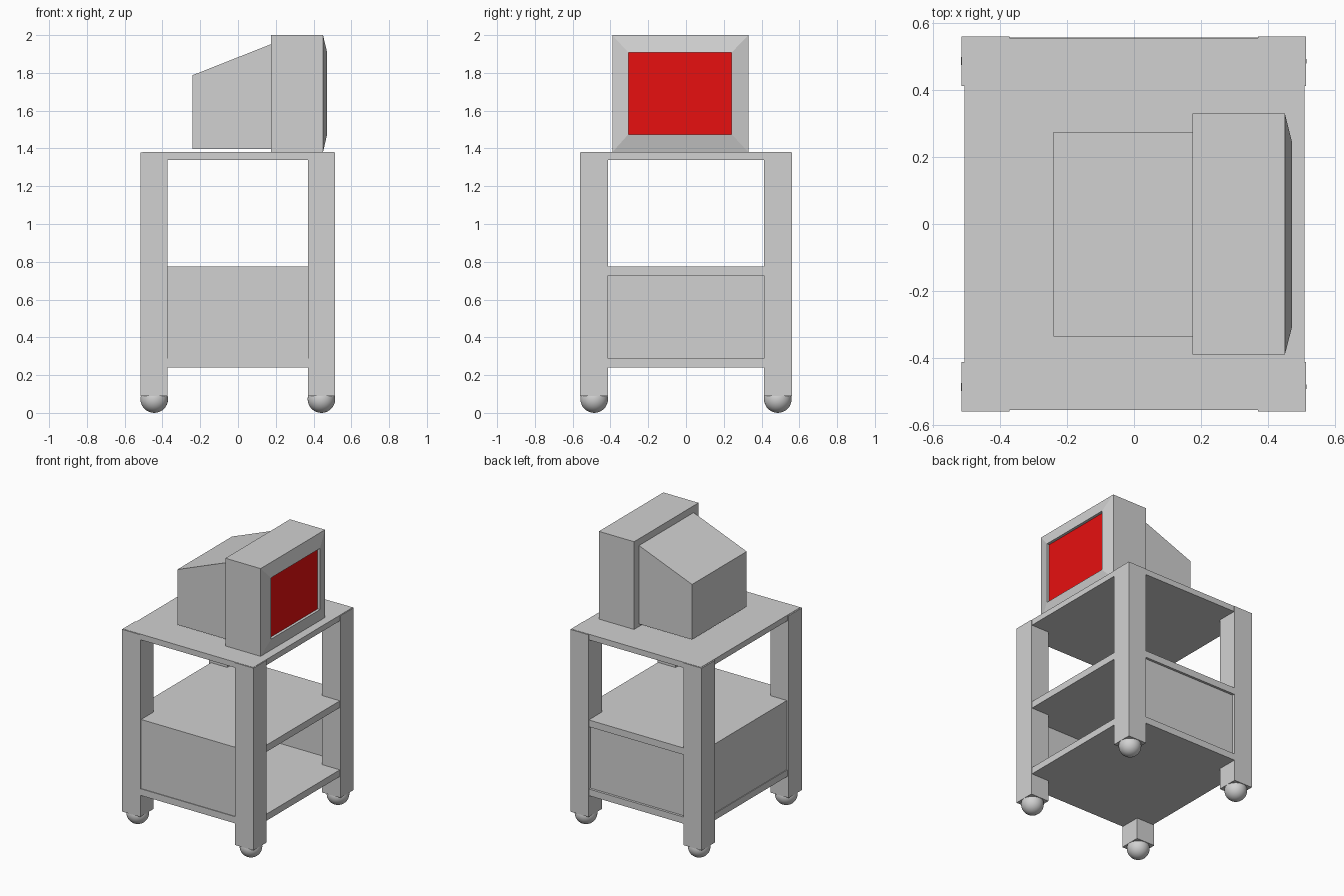
import bpy, bmesh

if "Cube" in bpy.data.objects:
    bpy.data.objects.remove(bpy.data.objects["Cube"])


def material(name, rgb):
    m = bpy.data.materials.new(name)
    m.diffuse_color = (*rgb, 1)
    m.use_nodes = True
    m.node_tree.nodes["Principled BSDF"].inputs["Base Color"].default_value = m.diffuse_color
    return m


grey = material("grey", (0.64, 0.64, 0.64))
red = material("red", (0.8, 0.005, 0.005))


def finish(name, bm, mat):
    bmesh.ops.recalc_face_normals(bm, faces=bm.faces)
    me = bpy.data.meshes.new(name)
    bm.to_mesh(me)
    bm.free()
    me.materials.append(mat)
    ob = bpy.data.objects.new(name, me)
    bpy.context.collection.objects.link(ob)
    return ob


def box_bm(x, y, z):
    bm = bmesh.new()
    bmesh.ops.create_cube(bm, size=1)
    for v in bm.verts:
        v.co = [r[0] if c < 0 else r[1] for c, r in zip(v.co, (x, y, z))]
    return bm


def box(name, x, y, z, mat=grey):
    return finish(name, box_bm(x, y, z), mat)


# Legs with ball casters
for sx, xr in (("left", (-0.515, -0.372)), ("right", (0.37, 0.513))):
    for sy, yr in (("front", (-0.56, -0.412)), ("back", (0.412, 0.56))):
        box(f"{sy}_{sx}_leg", xr, yr, (0.09, 1.378))
        bpy.ops.mesh.primitive_uv_sphere_add(
            segments=32, ring_count=16, radius=0.073,
            location=(sum(xr) / 2, sum(yr) / 2, 0.073))
        ball = bpy.context.object
        ball.name = f"{sy}_{sx}_caster"
        ball.data.materials.append(grey)
        bpy.ops.object.shade_smooth()

# Shelves
box("table_top", (-0.505, 0.508), (-0.555, 0.555), (1.34, 1.38))
box("middle_shelf", (-0.48, 0.508), (-0.53, 0.557), (0.727, 0.775))
box("bottom_shelf", (-0.505, 0.508), (-0.555, 0.557), (0.24, 0.287))

# Cabinet panels on three sides, open on the right
box("front_panel", (-0.40, 0.40), (-0.55, -0.53), (0.287, 0.775))
box("left_panel", (-0.50, -0.48), (-0.53, 0.53), (0.287, 0.775))
box("back_panel", (-0.40, 0.40), (0.52, 0.54), (0.287, 0.727))

# Monitor housing: sloped bezel, then a shallow recess for the screen
bm = box_bm((0.175, 0.45), (-0.39, 0.33), (1.38, 2.0))
bm.normal_update()
face = max(bm.faces, key=lambda f: f.normal.x)
bezel = bmesh.ops.extrude_discrete_faces(bm, faces=[face])["faces"][0]
for v in bezel.verts:
    v.co = (0.472, -0.305 if v.co.y < 0 else 0.242, 1.475 if v.co.z < 1.7 else 1.908)
recess = bmesh.ops.extrude_discrete_faces(bm, faces=[bezel])["faces"][0]
for v in recess.verts:
    v.co.x = 0.45
finish("monitor_housing", bm, grey)

# Screen plate at the bottom of the recess
box("screen", (0.447, 0.453), (-0.305, 0.242), (1.475, 1.908), red)

# Monitor rear with a sloping top
bm = box_bm((-0.24, 0.175), (-0.335, 0.275), (1.398, 1.952))
for v in bm.verts:
    if v.co.x < 0 and v.co.z > 1.7:
        v.co.z = 1.788
finish("monitor_rear", bm, grey)
